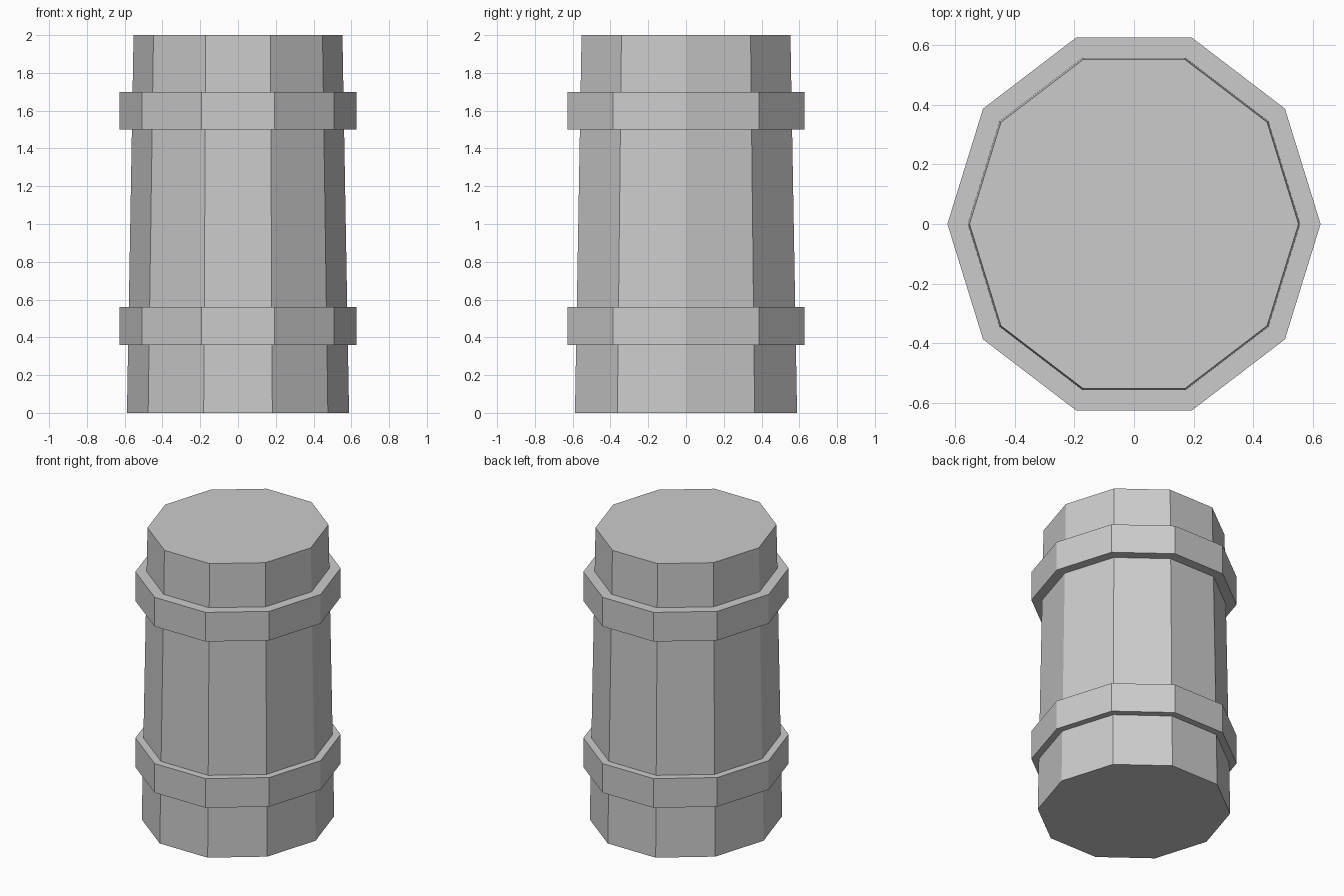
import bpy, bmesh, math

if "Cube" in bpy.data.objects:
    bpy.data.objects.remove(bpy.data.objects["Cube"])

SIDES = 10
Y_STRETCH = 1 / math.sin(math.radians(72))   # makes depth equal to width
HEIGHT, R_BOTTOM, R_TOP = 2.0, 0.588, 0.553
BAND_R, BAND_H = 0.627, 0.2

grey = bpy.data.materials.new("plain_grey")
grey.diffuse_color = (0.6, 0.6, 0.6, 1)
grey.use_nodes = True
grey.node_tree.nodes["Principled BSDF"].inputs["Base Color"].default_value = grey.diffuse_color


def body_radius(z):
    return R_BOTTOM + (R_TOP - R_BOTTOM) * z / HEIGHT


def lathe(name, profile, caps=False):
    """Sweep (radius, z) points, listed bottom to top, around the z axis."""
    bm = bmesh.new()
    rings = []
    for r, z in profile:
        angles = [math.tau * i / SIDES for i in range(SIDES)]
        rings.append([bm.verts.new((r * math.cos(a), r * math.sin(a) * Y_STRETCH, z))
                      for a in angles])
    for low, high in zip(rings, rings[1:]):
        for i in range(SIDES):
            j = (i + 1) % SIDES
            bm.faces.new((low[i], low[j], high[j], high[i]))
    if caps:
        bm.faces.new(rings[0][::-1])
        bm.faces.new(rings[-1])
    mesh = bpy.data.meshes.new(name)
    bm.to_mesh(mesh)
    bm.free()
    mesh.materials.append(grey)
    obj = bpy.data.objects.new(name, mesh)
    bpy.context.collection.objects.link(obj)
    return obj


# Tapered ten-sided barrel body
lathe("barrel_body", [(R_BOTTOM, 0), (R_TOP, HEIGHT)], caps=True)

# Two straight hoops around the body
for name, z in (("lower_hoop", 0.36), ("upper_hoop", 1.5)):
    top = z + BAND_H
    lathe(name, [(body_radius(z), z), (BAND_R, z), (BAND_R, top), (body_radius(top), top)])
